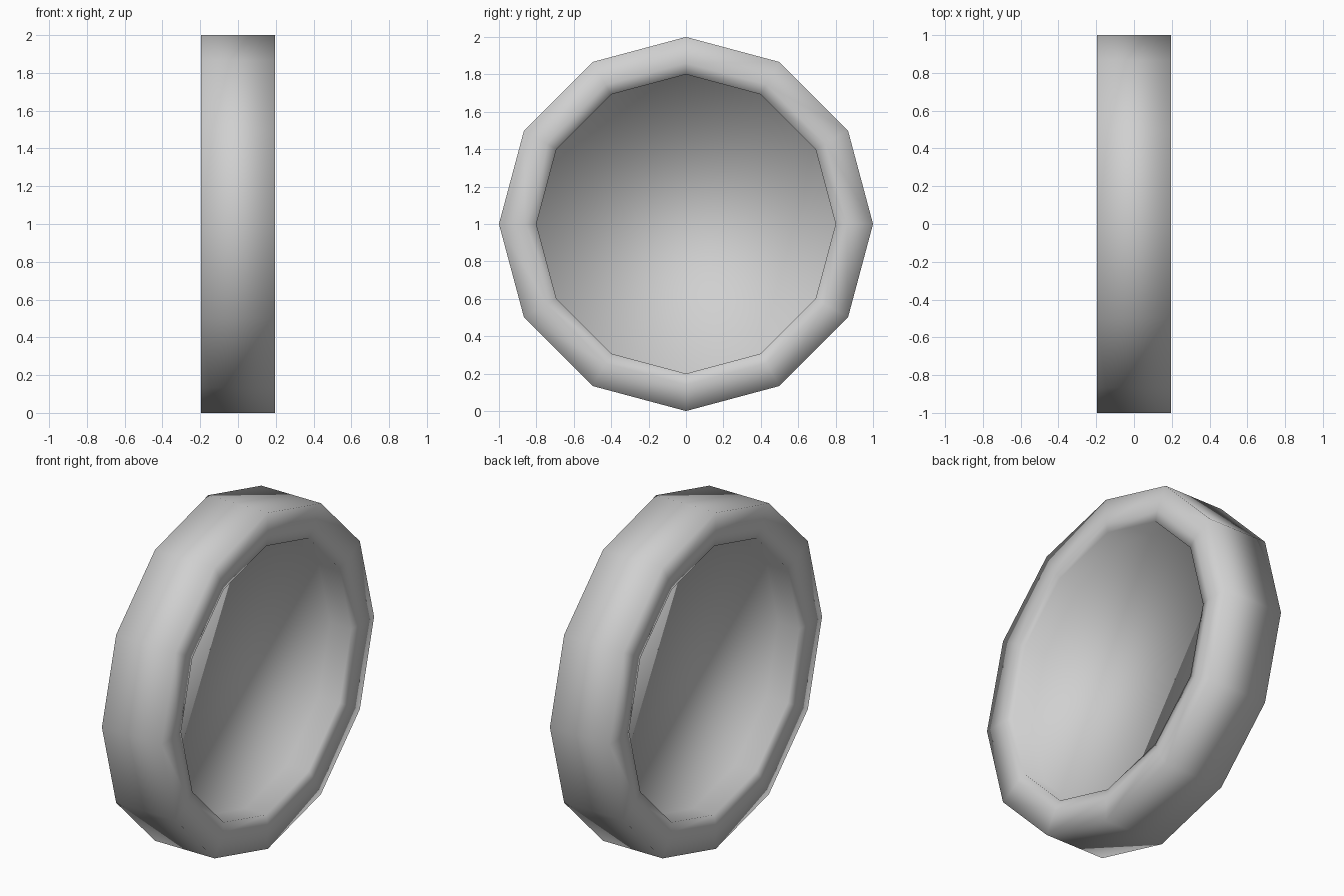
import bpy, bmesh, math

cube = bpy.data.objects.get("Cube")
if cube:
    bpy.data.objects.remove(cube, do_unlink=True)

SIDES = 12
# Half profile (x, radius): recessed disc edge, inner lip, chamfer, tread corner
HALF = [(0.046, 0.80), (0.185, 0.80), (0.196, 0.86), (0.196, 1.00)]
PROFILE = HALF + [(-x, r) for x, r in reversed(HALF)]

# Plain grey material
GREY = (0.63, 0.63, 0.63, 1)
grey = bpy.data.materials.new("light_grey")
grey.use_nodes = True
grey.diffuse_color = GREY
grey.node_tree.nodes["Principled BSDF"].inputs["Base Color"].default_value = GREY

# Rings of vertices turned about the x axis
bm = bmesh.new()
rings = []
for x, r in PROFILE:
    ring = []
    for i in range(SIDES):
        a = 2 * math.pi * i / SIDES
        ring.append(bm.verts.new((x, r * math.sin(a), 1 + r * math.cos(a))))
    rings.append(ring)

# Walls, rim and tread
for a, b in zip(rings, rings[1:]):
    for i in range(SIDES):
        j = (i + 1) % SIDES
        bm.faces.new((a[i], a[j], b[j], b[i]))

# Recessed disc on each side
bm.faces.new(rings[0])
bm.faces.new(rings[-1])
bmesh.ops.recalc_face_normals(bm, faces=bm.faces)

# Smooth shading runs across every edge
for f in bm.faces:
    f.smooth = True

mesh = bpy.data.meshes.new("wheel")
bm.to_mesh(mesh)
bm.free()
mesh.materials.append(grey)
wheel = bpy.data.objects.new("wheel", mesh)
bpy.context.collection.objects.link(wheel)
